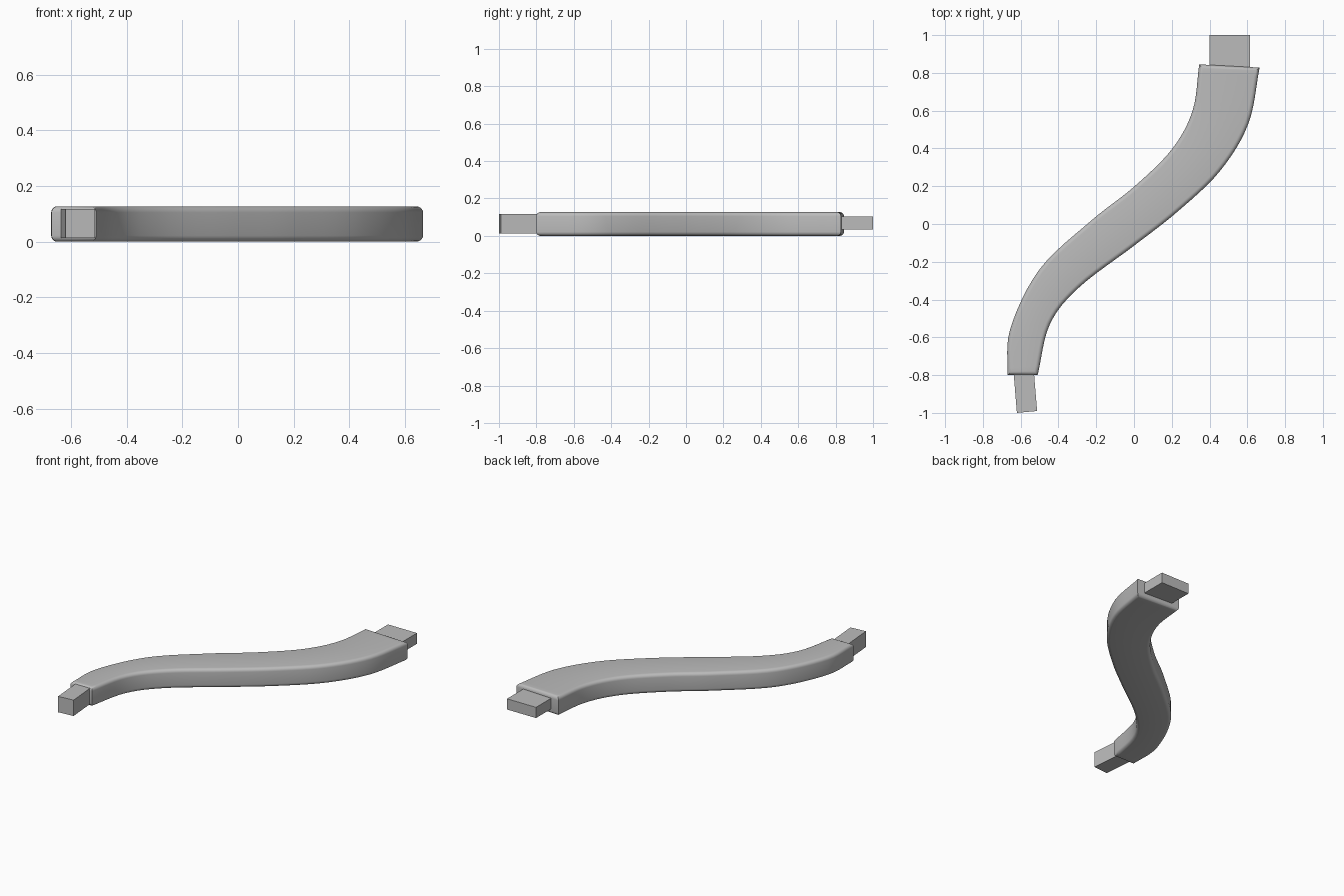
import bpy, bmesh
from mathutils import Vector

old = bpy.data.objects.get("Cube")
if old:
    bpy.data.objects.remove(old, do_unlink=True)

grey = bpy.data.materials.new("plain grey")
grey.use_nodes = True
grey.diffuse_color = (0.5, 0.5, 0.5, 1)
grey.node_tree.nodes["Principled BSDF"].inputs["Base Color"].default_value = (0.5, 0.5, 0.5, 1)

STEPS = 6


def spline(points):
    """Smooth curve through the given points."""
    p = [Vector(q) for q in points]
    p = [2 * p[0] - p[1]] + p + [2 * p[-1] - p[-2]]
    out = []
    for a, b, c, d in zip(p, p[1:], p[2:], p[3:]):
        for i in range(STEPS):
            t = i / STEPS
            out.append(0.5 * (2 * b + (c - a) * t + (2 * a - 5 * b + 4 * c - d) * t * t
                              + (3 * b - a - 3 * c + d) * t ** 3))
    return out + [p[-2]]


def slab(name, left, right, z0, z1, radius=0):
    """Strip between two plan curves, with its top and bottom rims rounded."""
    bm = bmesh.new()
    rows = [[bm.verts.new((q.x, q.y, z)) for q, z in
             ((a, z0), (b, z0), (b, z1), (a, z1))] for a, b in zip(left, right)]
    for r, s in zip(rows, rows[1:]):
        for i in range(4):
            j = (i + 1) % 4
            bm.faces.new((r[i], r[j], s[j], s[i]))
    bm.faces.new(rows[0])
    bm.faces.new(rows[-1])
    bmesh.ops.recalc_face_normals(bm, faces=bm.faces)
    if radius:
        rim = [e for e in bm.edges
               if abs(e.verts[0].co.z - e.verts[1].co.z) < 1e-5
               and abs(e.calc_face_angle()) > 1]
        bmesh.ops.bevel(bm, geom=rim, offset=radius, segments=5, profile=0.5,
                        affect='EDGES', clamp_overlap=False)
    mesh = bpy.data.meshes.new(name)
    bm.to_mesh(mesh)
    bm.free()
    mesh.materials.append(grey)
    ob = bpy.data.objects.new(name, mesh)
    bpy.context.collection.objects.link(ob)
    return ob


# Curved, tapering body
left_edge = spline([(-.67, -.8), (-.655, -.555), (-.5, -.24), (-.23, .015),
                    (0, .197), (.2, .395), (.31, .6), (.345, .845)])
right_edge = spline([(-.51, -.8), (-.445, -.53), (-.29, -.335), (0, -.115),
                     (.23, .065), (.455, .28), (.605, .53), (.665, .828)])
body = slab("curved_body", left_edge, right_edge, 0, .127, .022)
bpy.ops.object.select_all(action='DESELECT')
body.select_set(True)
bpy.context.view_layer.objects.active = body
bpy.ops.object.shade_smooth_by_angle(angle=0.6)

# Square tenons at both ends
slab("front_tenon", [Vector((-.62, -1)), Vector((-.638, -.78))],
     [Vector((-.513, -.99)), Vector((-.531, -.77))], .013, .118)
slab("back_tenon", [Vector((.4, .8)), Vector((.4, 1))],
     [Vector((.613, .8)), Vector((.613, 1))], .033, .104)
